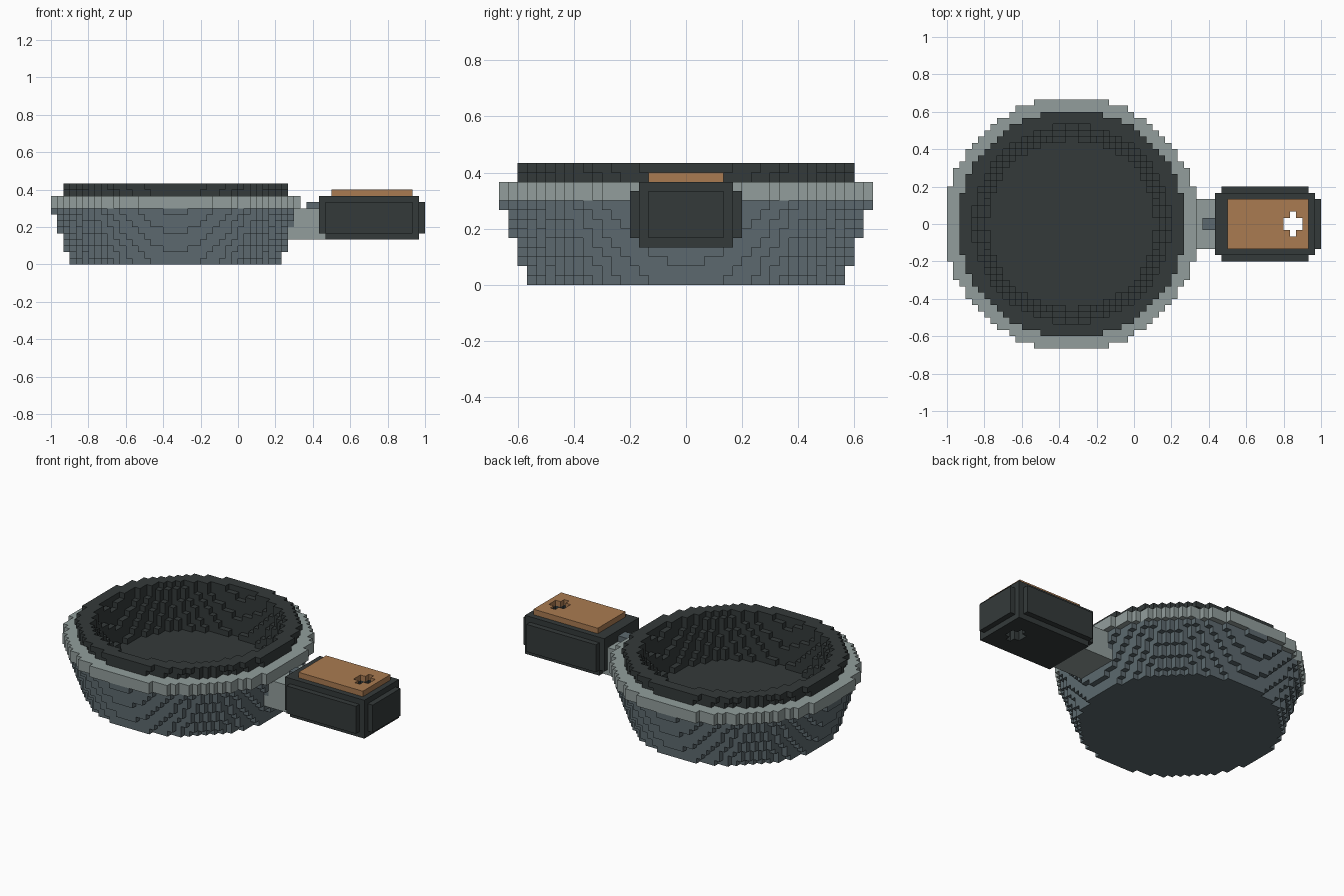
import bpy

V = 1 / 30          # edge of one cube
PAN_X = -10         # pan centre, counted in cubes

cube = bpy.data.objects.get("Cube")
if cube:
    bpy.data.objects.remove(cube, do_unlink=True)


def material(name, rgb):
    """Flat material from 0-255 sRGB values."""
    lin = [((c / 255 + 0.055) / 1.055) ** 2.4 for c in rgb]
    m = bpy.data.materials.new(name)
    m.use_nodes = True
    m.diffuse_color = (*lin, 1)
    bsdf = m.node_tree.nodes["Principled BSDF"]
    bsdf.inputs["Base Color"].default_value = (*lin, 1)
    bsdf.inputs["Roughness"].default_value = 0.8
    return m


steel = material("steel grey", (92, 105, 110))
light = material("light grey", (146, 158, 156))
dark = material("charcoal", (52, 58, 58))
wood = material("wood brown", (170, 123, 81))


def disc(r, k):
    """One layer of cubes filling a circle round the pan centre."""
    return {(i + PAN_X, j, k) for i in range(-21, 21) for j in range(-21, 21)
            if (i + .5) ** 2 + (j + .5) ** 2 < r * r}


def box(x0, x1, y0, y1, z0, z1):
    return {(i, j, k) for i in range(x0, x1) for j in range(y0, y1) for k in range(z0, z1)}


def stack(radius, k0, k1):
    """Layers of discs whose radius follows a function of height."""
    return set().union(*(disc(radius(k), k) for k in range(k0, k1)))


# Pan: flaring outside, flaring cavity, dark lining and raised lip
cavity = stack(lambda k: 11.87 + k / 3, 5, 13)
lining = stack(lambda k: 14.2 + k / 3, 4, 13) - cavity
rim = stack(lambda k: 20.4, 9, 11) - cavity - lining
bowl = stack(lambda k: 16.93 + k / 3, 0, 9) - cavity - lining

# Handle: bracket, button, grip with bevelled corners, wooden inlay, hanging hole
neck = (box(7, 13, -4, 4, 4, 9) | box(13, 14, -4, 4, 4, 5)) - bowl
button = box(11, 13, -1, 1, 9, 10) - rim
hole = box(24, 27, -1, 1, 4, 12) | box(25, 26, -2, 2, 4, 12)
grip = (box(14, 29, -5, 5, 4, 11) | box(13, 14, -5, 5, 5, 11)
        | box(14, 28, -6, 6, 5, 10) | box(29, 30, -4, 4, 5, 10)) - hole
inlay = box(15, 28, -4, 4, 11, 12) - hole

parts = [("pan_bowl", bowl, steel), ("pan_rim", rim, light), ("pan_lining", lining, dark),
         ("handle_bracket", neck, light), ("handle_button", button, steel),
         ("handle_grip", grip, dark), ("handle_inlay", inlay, wood)]
solid = set().union(*(cells for _, cells, _ in parts))


def build(name, cells, mat):
    """Mesh only the cube faces that touch empty space."""
    index, faces = {}, []
    for c in sorted(cells):
        for axis in range(3):
            u, w = (axis + 1) % 3, (axis + 2) % 3
            for side in (0, 1):
                near = list(c)
                near[axis] += 2 * side - 1
                if tuple(near) in solid:
                    continue
                quad = []
                for du, dw in ((0, 0), (1, 0), (1, 1), (0, 1)):
                    p = list(c)
                    p[axis] += side
                    p[u] += du
                    p[w] += dw
                    quad.append(index.setdefault(tuple(p), len(index)))
                faces.append(quad if side else quad[::-1])
    mesh = bpy.data.meshes.new(name)
    mesh.from_pydata([[n * V for n in p] for p in index], [], faces)
    mesh.materials.append(mat)
    mesh.update()
    bpy.context.collection.objects.link(bpy.data.objects.new(name, mesh))


for part in parts:
    build(*part)
